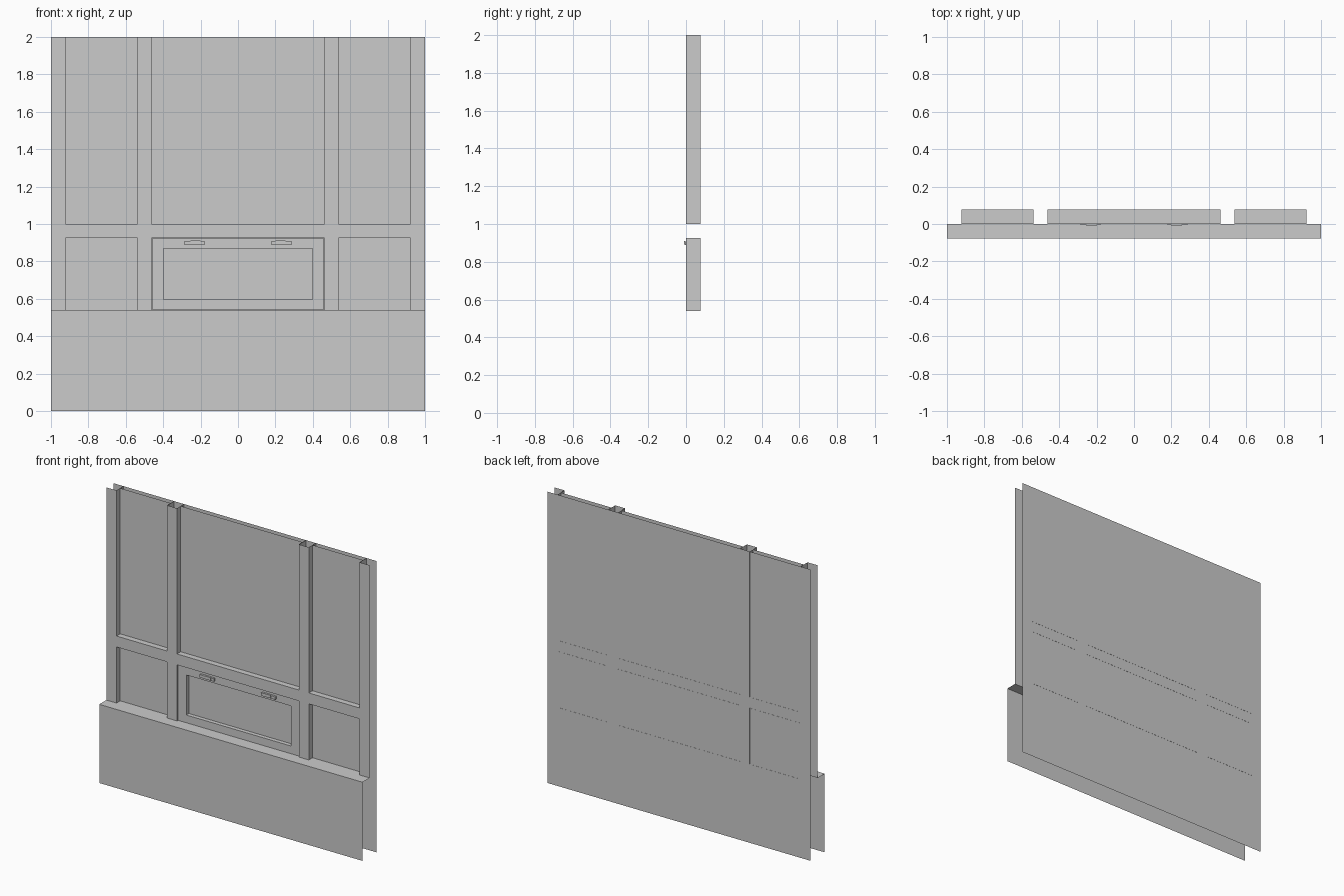
import bpy, bmesh

if "Cube" in bpy.data.objects:
    bpy.data.objects.remove(bpy.data.objects["Cube"])

BACK, MID, FRONT, BASE = 0.076, 0.04, 0.0, -0.077
LEDGE, RAIL_LO, RAIL_HI, TOP = 0.54, 0.925, 1.0, 2.0
BAYS = [(-0.923, -0.538), (-0.463, 0.463), (0.538, 0.923)]


def make(name, quads):
    bm = bmesh.new()
    for q in quads:
        bm.faces.new([bm.verts.new(p) for p in q])
    bmesh.ops.remove_doubles(bm, verts=bm.verts, dist=1e-5)
    me = bpy.data.meshes.new(name)
    bm.to_mesh(me)
    bm.free()
    ob = bpy.data.objects.new(name, me)
    bpy.context.collection.objects.link(ob)
    return ob


def upright(x0, x1, z0, z1, y):
    return [(x0, y, z0), (x1, y, z0), (x1, y, z1), (x0, y, z1)]


def level(x0, x1, y0, y1, z):
    return [(x0, y0, z), (x1, y0, z), (x1, y1, z), (x0, y1, z)]


def side(x, y0, y1, z0, z1, d):
    q = [(x, y0, z0), (x, y1, z0), (x, y1, z1), (x, y0, z1)]
    return q if d > 0 else q[::-1]


def reveal(x0, x1, z0, z1, y0, y1, top=True):
    """Inward-facing walls of a recess."""
    q = [side(x0, y0, y1, z0, z1, 1), side(x1, y0, y1, z0, z1, -1),
         level(x0, x1, y0, y1, z0)]
    if top:
        q.append(level(x0, x1, y0, y1, z1)[::-1])
    return q


def box(name, x0, x1, y0, y1, z0, z1):
    return make(name, [upright(x0, x1, z0, z1, y0), upright(x0, x1, z0, z1, y1)[::-1],
                       side(x1, y0, y1, z0, z1, 1), side(x0, y0, y1, z0, z1, -1),
                       level(x0, x1, y0, y1, z1), level(x0, x1, y0, y1, z0)[::-1]])


# Full-size backing sheet
make("back_sheet", [upright(-1, 1, 0, TOP, BACK)])

# Projecting base with its ledge, open at the ends
make("base", [upright(-1, 1, 0, LEDGE, BASE), level(-1, 1, BASE, FRONT, LEDGE)])

# Stud and rail fronts: a grid with the bays left open
xs = [-1] + [x for b in BAYS for x in b] + [1]
zs = [LEDGE, RAIL_LO, RAIL_HI, TOP]
make("frame_front", [upright(xs[i], xs[i + 1], zs[k], zs[k + 1], FRONT)
                     for i in range(7) for k in range(3) if i % 2 == 0 or k == 1])

# Recess walls of every bay, open at the wall top, and the panels set into them
walls, panels = [], []
for x0, x1 in BAYS:
    walls += reveal(x0, x1, LEDGE, RAIL_LO, FRONT, BACK + 0.001)
    walls += reveal(x0, x1, RAIL_HI, TOP, FRONT, BACK + 0.001, top=False)
    panels.append(upright(x0, x1, RAIL_HI, TOP, MID))
    if x0 * x1 > 0:
        panels.append(upright(x0, x1, LEDGE, RAIL_LO, MID))
make("bay_reveals", walls)
make("bay_panels", panels)

# Centre hatch with a shallow recessed field
hx = [-0.461, -0.398, 0.398, 0.461]
hz = [LEDGE + 0.002, 0.595, 0.87, RAIL_LO - 0.002]
y, yr = 0.008, 0.036
hatch = [upright(hx[i], hx[i + 1], hz[k], hz[k + 1], y)
         for i in range(3) for k in range(3) if (i, k) != (1, 1)]
hatch += reveal(hx[1], hx[2], hz[1], hz[2], y, yr)
hatch.append(upright(hx[1], hx[2], hz[1], hz[2], yr))
make("hatch", hatch)

# Two mirrored latches
for s, tag in ((-1, "left"), (1, "right")):
    a, b = sorted((s * 0.18, s * 0.287))
    box("latch_plate_" + tag, a, b, -0.006, 0.01, 0.888, 0.908)
    a, b = sorted((s * 0.2, s * 0.253))
    box("latch_knob_" + tag, a, b, -0.01, -0.004, 0.892, 0.911)
